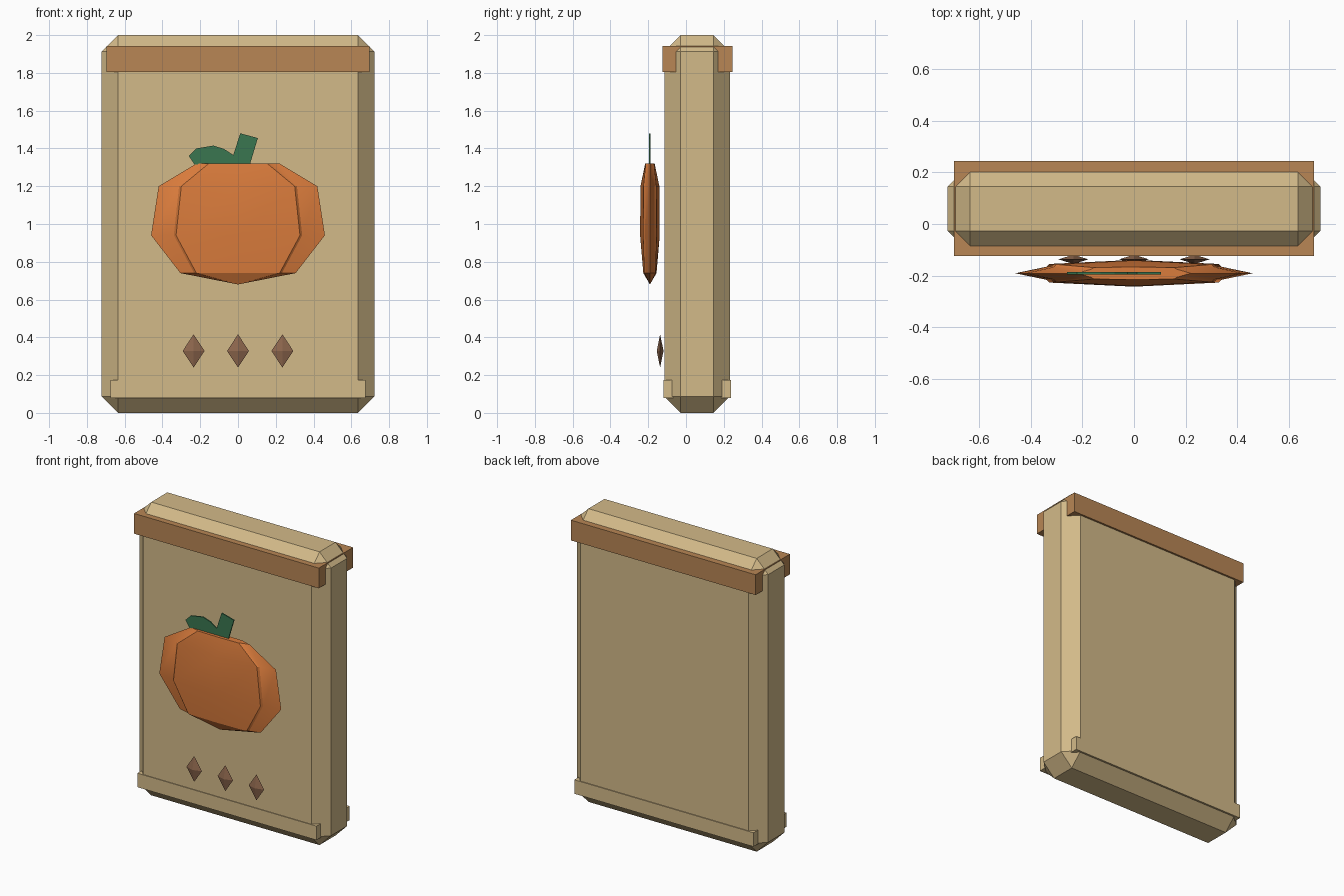
import bpy
import bmesh

if "Cube" in bpy.data.objects:
    bpy.data.objects.remove(bpy.data.objects["Cube"], do_unlink=True)


def material(name, color):
    m = bpy.data.materials.new(name)
    m.diffuse_color = (*color, 1)
    m.use_nodes = True
    m.node_tree.nodes["Principled BSDF"].inputs["Base Color"].default_value = (*color, 1)
    return m


TAN = material("tan paper", (0.65, 0.49, 0.25))
BROWN = material("brown trim", (0.48, 0.24, 0.09))
ORANGE = material("pumpkin orange", (0.70, 0.20, 0.045))
GREEN = material("stem green", (0.042, 0.18, 0.08))
DARK = material("dark brown", (0.27, 0.135, 0.075))


def finish(name, bm, mat):
    bmesh.ops.recalc_face_normals(bm, faces=bm.faces)
    me = bpy.data.meshes.new(name)
    bm.to_mesh(me)
    bm.free()
    me.materials.append(mat)
    ob = bpy.data.objects.new(name, me)
    bpy.context.collection.objects.link(ob)
    return ob


def box(name, lo, hi, mat, bevel=0):
    bm = bmesh.new()
    bmesh.ops.create_cube(bm, size=1)
    for v in bm.verts:
        v.co = [h if c > 0 else l for c, l, h in zip(v.co, lo, hi)]
    if bevel:
        bmesh.ops.bevel(bm, geom=bm.edges[:], offset=bevel, segments=1, affect='EDGES')
    return finish(name, bm, mat)


# Chamfered packet body with its top band and bottom fold
box("packet_body", (-0.722, -0.115, 0), (0.722, 0.232, 2), TAN, bevel=0.087)
box("top_band", (-0.697, -0.125, 1.805), (0.697, 0.245, 1.943), BROWN)
box("bottom_fold", (-0.676, -0.12, 0.08), (0.676, 0.238, 0.175), TAN)

# Pumpkin: rings of a raised middle lobe, a small groove and thin side lobes
# each row: z, middle depth, lobe edge x, lobe edge depth, outer x
PY = -0.191
ROWS = [(1.32, 0.025, 0.155, 0.022, 0.22),
        (1.20, 0.050, 0.300, 0.034, 0.42),
        (0.94, 0.052, 0.328, 0.036, 0.46),
        (0.74, 0.035, 0.220, 0.030, 0.305)]
bm = bmesh.new()
rings = []
for z, mid, ex, ed, ox in ROWS:
    half = [(ox, 0), (ex + 0.012, ed * 0.7), (ex, ed), (0, mid)]
    front = half + [(-x, d) for x, d in half[-2::-1]]
    loop = front + [(x, -d) for x, d in front[-2:0:-1]]
    rings.append([bm.verts.new((x, PY - d, z)) for x, d in loop])
n = len(rings[0])
for a, b in zip(rings, rings[1:]):
    for i in range(n):
        j = (i + 1) % n
        bm.faces.new((a[i], a[j], b[j], b[i]))
bm.faces.new(rings[0])
tip = bm.verts.new((0, PY, 0.68))
for i in range(n):
    bm.faces.new((rings[-1][i], rings[-1][(i + 1) % n], tip))
pumpkin = finish("pumpkin", bm, ORANGE)
bpy.ops.object.select_all(action='DESELECT')
pumpkin.select_set(True)
bpy.context.view_layer.objects.active = pumpkin
bpy.ops.object.shade_smooth_by_angle(angle=0.45)

# Stem and leaf as one thin plate
OUTLINE = [(-0.23, 1.315), (-0.26, 1.36), (-0.22, 1.40), (-0.13, 1.415), (-0.075, 1.398),
           (-0.025, 1.365), (0.012, 1.48), (0.105, 1.455), (0.063, 1.315)]
bm = bmesh.new()
face = bm.faces.new([bm.verts.new((x, PY - 0.004, z)) for x, z in OUTLINE])
side = bmesh.ops.extrude_face_region(bm, geom=[face])["geom"]
bmesh.ops.translate(bm, vec=(0, 0.008, 0),
                    verts=[g for g in side if isinstance(g, bmesh.types.BMVert)])
finish("stem_and_leaf", bm, GREEN)

# Row of faceted diamonds
for name, x in (("right_diamond", -0.235), ("middle_diamond", 0), ("left_diamond", 0.235)):
    bm = bmesh.new()
    bmesh.ops.create_cone(bm, segments=4, radius1=1, radius2=0, depth=1, cap_ends=False)
    for v in bm.verts:
        v.co.z += 0.5
    bmesh.ops.mirror(bm, geom=bm.verts[:] + bm.edges[:] + bm.faces[:],
                     axis='Z', merge_dist=0.001)
    for v in bm.verts:
        v.co = (x + v.co.x * 0.058, -0.137 + v.co.y * 0.018, 0.328 + v.co.z * 0.088)
    finish(name, bm, DARK)
